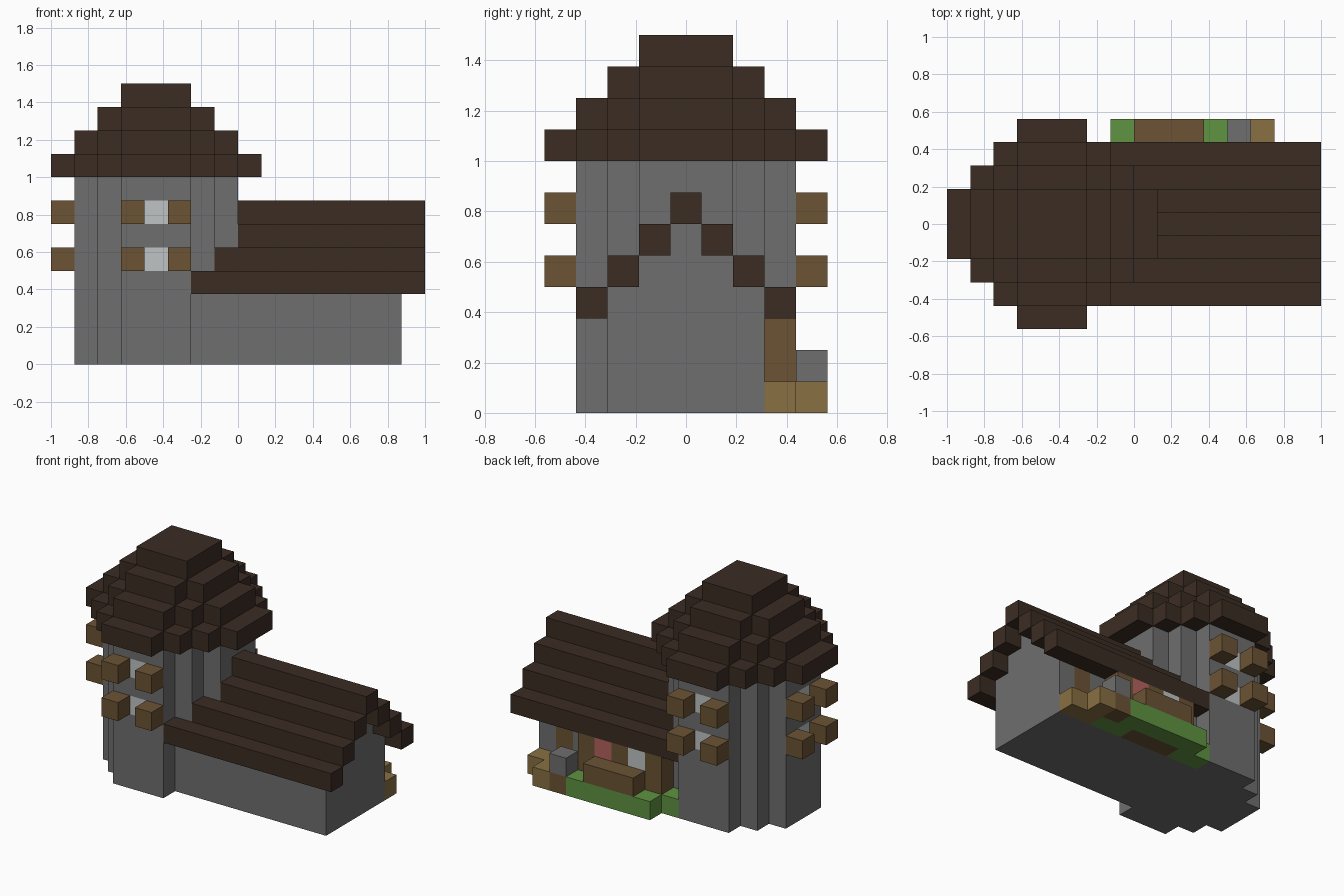
import bpy
import bmesh
from itertools import product
from mathutils import Vector

S = 0.125                             # edge of one building block
ORIGIN = Vector((-1, -0.5625, 0))     # corner of the block grid

cube = bpy.data.objects.get("Cube")
if cube:
    bpy.data.objects.remove(cube, do_unlink=True)


def material(name, hex_code):
    def linear(c):
        return c / 12.92 if c <= 0.04045 else ((c + 0.055) / 1.055) ** 2.4
    rgb = [linear(v / 255) for v in bytes.fromhex(hex_code)]
    mat = bpy.data.materials.new(name)
    mat.use_nodes = True
    mat.diffuse_color = (*rgb, 1)
    mat.node_tree.nodes["Principled BSDF"].inputs["Base Color"].default_value = (*rgb, 1)
    return mat


STONE = material("grey stone", "6e6e6e")
ROOF = material("dark roof wood", "3b2c23")
WOOD = material("brown wood", "6b5334")
TAN = material("tan planks", "887042")
GRASS = material("green grass", "5f9341")
GLASS = material("pale glass", "bfc3c3")
RED = material("red cloth", "b4625c")

owner = {}       # grid cell -> part name
part_mats = {}   # part name -> material


def place(name, mat, cells):
    """Give grid cells to a part, replacing what was there."""
    part_mats[name] = mat
    for c in cells:
        owner[c] = name


def box(i, j, k):
    """All cells in inclusive ranges; a single number means one layer."""
    spans = [(a, a) if isinstance(a, int) else a for a in (i, j, k)]
    return list(product(*(range(a, b + 1) for a, b in spans)))


def disc(half_widths, k):
    """Stepped round layer about the tower axis, half width per offset."""
    cells = []
    for dx, w in enumerate(half_widths):
        for side in (-dx, dx):
            cells += box(4 + side, (4 - w, 4 + w), k)
    return cells


# House walls with a stepped gable
for step in range(3):
    low = (0, 3) if step == 0 else 3 + step
    place("house_walls", STONE, box((6, 14), (2 + step, 6 - step), low))

# Stepped house roof, both slopes and the ridge
for step, start in enumerate((6, 7, 8, 8)):
    for j in (1 + step, 7 - step):
        place("house_roof", ROOF, box((start, 15), j, 3 + step))

# Round tower and its stepped roof
place("tower", STONE, disc((3, 3, 2, 1), (0, 7)))
for k, widths in enumerate(((4, 4, 3, 2, 1), (3, 3, 2, 1), (2, 2, 1), (1, 1)), 8):
    place("tower_roof", ROOF, disc(widths, k))

# Tower windows with shutters on three sides, two storeys
for k in (4, 6):
    place("tower_windows", GLASS, [(4, 1, k), (4, 7, k), (1, 4, k)])
    for d in (3, 5):
        place("shutters", WOOD, [(d, 0, k), (d, 8, k), (0, d, k)])

# Garden strip behind the house
place("grass", GRASS, box((6, 12), 7, 0) + box((7, 11), 8, 0))

# Timber bay with a window, a red panel and a planter box
place("timber_bay", WOOD, box((7, 11), 7, (1, 2)) + box((8, 10), 7, 0))
place("bay_window", GLASS, [(8, 7, 2)])
place("red_panel", RED, [(10, 7, 2)])
place("planter", WOOD, box((8, 10), 8, 1))

# Back door, its steps and a stone-topped stump
place("door", WOOD, box(13, 6, (1, 2)))
place("steps", TAN, box((13, 14), 7, 0) + [(13, 8, 0)])
place("stump", WOOD, [(12, 8, 0)])
place("stone_block", STONE, [(12, 8, 1)])


def build(name):
    """Mesh the outer faces of every block in one part."""
    bm = bmesh.new()
    for cell in [c for c, n in owner.items() if n == name]:
        for axis, sign in product(range(3), (0, 1)):
            beside = list(cell)
            beside[axis] += 2 * sign - 1
            if tuple(beside) in owner:
                continue
            u, v = (axis + 1) % 3, (axis + 2) % 3
            corners = []
            for a, b in ((0, 0), (1, 0), (1, 1), (0, 1)):
                p = Vector(cell)
                p[axis] += sign
                p[u] += a
                p[v] += b
                corners.append(bm.verts.new(ORIGIN + p * S))
            bm.faces.new(corners if sign else corners[::-1])
    bmesh.ops.remove_doubles(bm, verts=bm.verts, dist=0.001)
    mesh = bpy.data.meshes.new(name)
    bm.to_mesh(mesh)
    bm.free()
    mesh.materials.append(part_mats[name])
    bpy.context.collection.objects.link(bpy.data.objects.new(name, mesh))


for part in part_mats:
    build(part)
